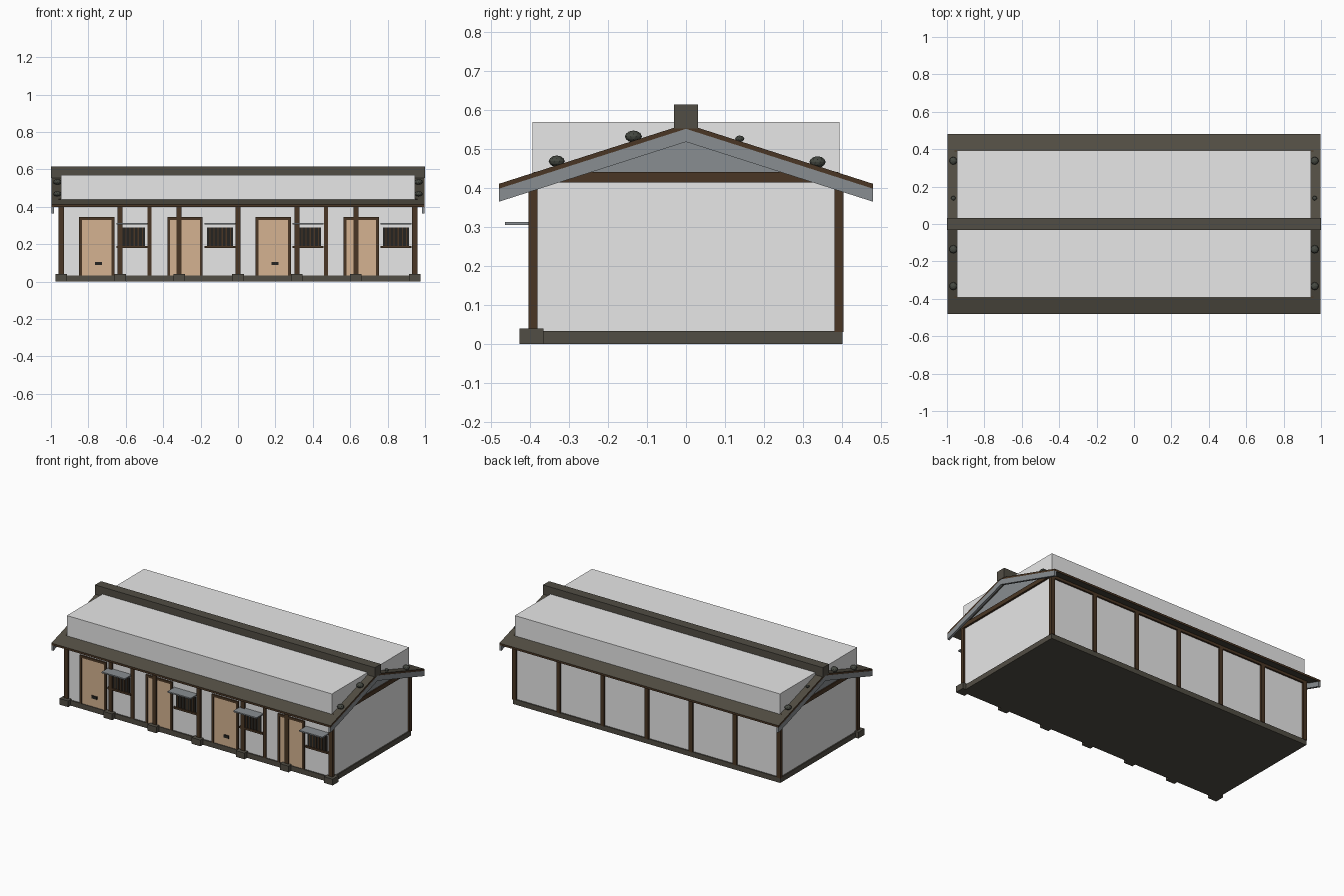
import bpy, bmesh, math
from mathutils import Vector

if "Cube" in bpy.data.objects:
    bpy.data.objects.remove(bpy.data.objects["Cube"])


def material(name, r, g, b):
    m = bpy.data.materials.new(name)
    m.diffuse_color = (r, g, b, 1)
    m.use_nodes = True
    m.node_tree.nodes["Principled BSDF"].inputs["Base Color"].default_value = m.diffuse_color
    return m


PLASTER = material("plaster", .8, .8, .8)
WOOD = material("dark_wood", .068, .037, .018)
STONE = material("dark_stone", .083, .075, .058)
ROOFING = material("roofing", .083, .075, .056)
SLATE = material("slate_boards", .25, .27, .285)
DOOR = material("door_wood", .66, .45, .285)
DARK = material("dark_opening", .018, .017, .015)
PEBBLE = material("weight_stone", .06, .066, .054)


def finish(name, bm, *mats):
    bmesh.ops.recalc_face_normals(bm, faces=bm.faces)
    me = bpy.data.meshes.new(name)
    bm.to_mesh(me)
    bm.free()
    for m in mats:
        me.materials.append(m)
    ob = bpy.data.objects.new(name, me)
    bpy.context.collection.objects.link(ob)
    return ob


def box(name, x0, x1, y0, y1, z0, z1, mat):
    bm = bmesh.new()
    bmesh.ops.create_cube(bm, size=1)
    for v in bm.verts:
        v.co = ((x0 + x1) / 2 + v.co.x * (x1 - x0),
                (y0 + y1) / 2 + v.co.y * (y1 - y0),
                (z0 + z1) / 2 + v.co.z * (z1 - z0))
    return finish(name, bm, mat)


def prism(name, profile, x0, x1, *mats, rule=None):
    """Extrude a (y, z) profile along x; rule picks a material from the normal."""
    bm = bmesh.new()
    f = bm.faces.new([bm.verts.new((x0, y, z)) for y, z in profile])
    ext = bmesh.ops.extrude_face_region(bm, geom=[f])
    for v in ext["geom"]:
        if isinstance(v, bmesh.types.BMVert):
            v.co.x = x1
    bmesh.ops.recalc_face_normals(bm, faces=bm.faces)
    if rule:
        bm.normal_update()
        for f in bm.faces:
            f.material_index = rule(f.normal)
    return finish(name, bm, *mats)


APEX, EAVE, SLOPE = .565, .48, .32


def roof_z(y):
    return APEX - SLOPE * abs(y)


def chevron(drop_top, drop_bottom):
    ys = (-EAVE, 0, EAVE)
    return ([(y, roof_z(y) - drop_top) for y in ys] +
            [(y, roof_z(y) - drop_bottom) for y in reversed(ys)])


# Foundation and plaster body (rises through the roof)
box("foundation", -.955, .955, -.402, .402, 0, .033, STONE)
box("plaster_body", -.947, .947, -.394, .394, .02, .57, PLASTER)

# Posts, footings
for i in range(7):
    x = -.945 + i * .315
    box("front_post", x - .0135, x + .0135, -.405, -.382, .03, .42, WOOD)
    box("back_post", x - .0135, x + .0135, .382, .405, .03, .42, WOOD)
    box("footing", x - .031, x + .031, -.428, -.366, 0, .04, STONE)
for x in (-.474, .47):
    box("thin_front_post", x - .011, x + .011, -.402, -.385, .03, .42, WOOD)

# Beams under the eaves
for s in (-1, 1):
    y = s * .394
    box("eave_beam", -.957, .957, y - .011, y + .011, .405, .425, WOOD)

# Roof slab: covering above and below, wood along the edges
prism("roof", chevron(0, .013), -.997, .997, ROOFING, WOOD,
      rule=lambda n: 0 if abs(n.z) > .5 else 1)
box("ridge_cap", -1, 1, -.031, .031, .553, .615, STONE)

# Gable ends: triangle, tie beam, barge boards, weight stones
for s in (-1, 1):
    prism("gable_panel", [(-.385, .425), (.385, .425), (0, .55)],
          s * .94, s * .953, SLATE)
    box("gable_tie_beam", min(s * .94, s * .96), max(s * .94, s * .96),
        -.392, .392, .414, .441, WOOD)
    prism("barge_board", chevron(.0125, .046), s * .983, s * .998, SLATE)
    for y, r in ((-.332, .021), (-.135, .022), (.138, .012), (.338, .021)):
        bm = bmesh.new()
        bmesh.ops.create_icosphere(bm, subdivisions=2, radius=r)
        for v in bm.verts:
            v.co.z *= .7
            v.co += Vector((s * .966, y, roof_z(y) + r * .5))
        finish("weight_stone", bm, PEBBLE)

# Doors with frames
for i in range(4):
    x = -.755 + i * .4715
    box("door_panel", x - .082, x + .082, -.398, -.39, .033, .332, DOOR)
    for s in (-1, 1):
        c = x + s * .087
        box("door_jamb", c - .0075, c + .0075, -.403, -.385, .033, .345, WOOD)
    box("door_lintel", x - .0945, x + .0945, -.4035, -.385, .33, .345, WOOD)
    if i % 2 == 0:
        box("door_latch", x - .01, x + .028, -.404, -.396, .088, .106, DARK)

# Barred windows with sills and awnings
for i in range(4):
    x = -.566 + i * .4705
    box("window_opening", x - .07, x + .07, -.397, -.39, .19, .29, DARK)
    for k in range(6):
        c = x - .055 + k * .022
        box("window_bar", c - .003, c + .003, -.401, -.394, .19, .29, WOOD)
    box("window_sill", x - .083, x + .083, -.405, -.39, .179, .191, WOOD)
    box("window_awning", x - .083, x + .083, -.465, -.39, .305, .313, SLATE)
